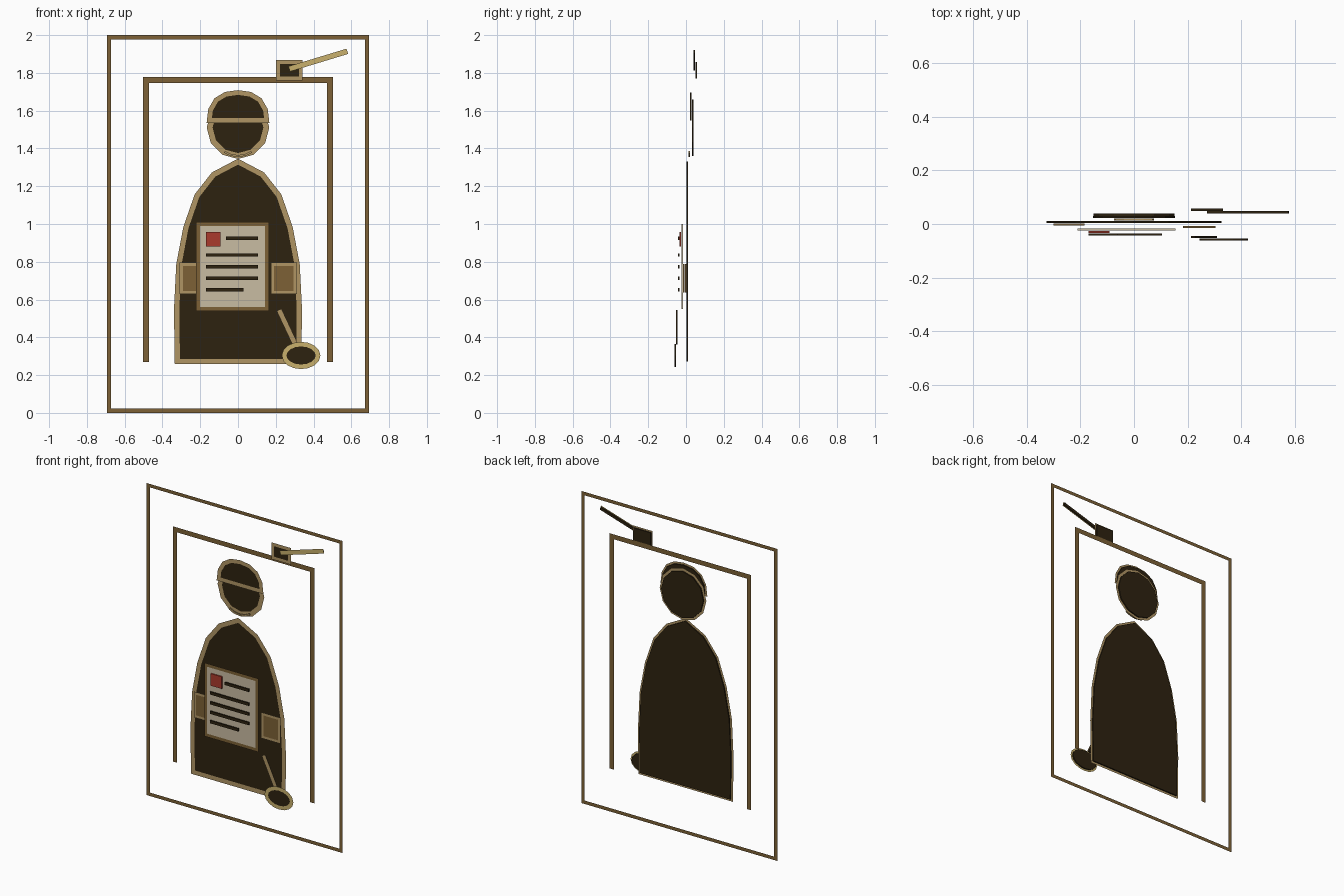
import bpy, bmesh
from math import cos, sin, pi
from mathutils import Vector

cube = bpy.data.objects.get("Cube")
if cube:
    bpy.data.objects.remove(cube, do_unlink=True)


def material(name, hexcode):
    srgb = [int(hexcode[i:i + 2], 16) / 255 for i in (0, 2, 4)]
    col = [c / 12.92 if c < 0.04 else ((c + 0.055) / 1.055) ** 2.4 for c in srgb] + [1]
    m = bpy.data.materials.new(name)
    m.use_nodes = True
    m.diffuse_color = col
    m.node_tree.nodes["Principled BSDF"].inputs["Base Color"].default_value = col
    return m


DARK = material("dark_brown", "2d2210")
BROWN = material("bronze_brown", "7d6136")
TAN = material("tan", "b09564")
GOLD = material("pale_gold", "c8b06c")
CREAM = material("parchment", "c9bca2")
RED = material("red", "aa3a2c")

STEP = 0.0092      # depth between layers
THICK = 0.008      # thickness of a solid plate


def depth(layer):
    return 0.0714 - STEP * layer


def finish(bm, name, mat):
    mesh = bpy.data.meshes.new(name)
    bm.to_mesh(mesh)
    bm.free()
    mesh.materials.append(mat)
    obj = bpy.data.objects.new(name, mesh)
    bpy.context.collection.objects.link(obj)
    return obj


def solid(name, pts, layer, mat):
    """Flat plate extruded from an outline in x and z."""
    bm = bmesh.new()
    y = depth(layer) - THICK / 2
    face = bm.faces.new([bm.verts.new((x, y, z)) for x, z in pts])
    ext = bmesh.ops.extrude_face_region(bm, geom=[face])
    moved = [v for v in ext["geom"] if isinstance(v, bmesh.types.BMVert)]
    bmesh.ops.translate(bm, verts=moved, vec=(0, THICK, 0))
    bmesh.ops.recalc_face_normals(bm, faces=bm.faces[:])
    return finish(bm, name, mat)


def ribbon(name, pts, width, layer, mat, closed=True):
    """Flat mitred stroke following a path, just in front of its layer."""
    p = [Vector(q) for q in pts]
    n = len(p)
    y = depth(layer) - THICK / 2 - 0.0006
    bm = bmesh.new()
    rows = []
    for i in range(n):
        before = p[i] - p[i - 1] if closed or i > 0 else p[1] - p[0]
        after = p[(i + 1) % n] - p[i] if closed or i < n - 1 else before
        na = Vector((before.y, -before.x)).normalized()
        nb = Vector((after.y, -after.x)).normalized()
        m = (na + nb).normalized()
        m *= width / 2 / max(m.dot(na), 0.4)
        rows.append([bm.verts.new((q.x, y, q.y)) for q in (p[i] + m, p[i] - m)])
    for i in range(n if closed else n - 1):
        a, b = rows[i], rows[(i + 1) % n]
        bm.faces.new((a[0], b[0], b[1], a[1]))
    return finish(bm, name, mat)


def outlined(name, pts, width, layer, fill, line):
    solid(name, pts, layer, fill)
    ribbon(name + "_outline", pts, width, layer, line)


def bar(name, a, b, width, layer, line):
    """Dark core rod faced with a wider coloured strip."""
    a, b = Vector(a), Vector(b)
    d = (b - a).normalized()
    side = Vector((d.y, -d.x)) * width * 0.3
    solid(name, [a + side, b + side, b - side, a - side], layer, DARK)
    ribbon(name + "_face", [a - d * 0.004, b + d * 0.004], width, layer, line, closed=False)


def rect(x0, x1, z0, z1):
    return [(x0, z0), (x1, z0), (x1, z1), (x0, z1)]


def ellipse(cx, cz, rx, rz, n):
    return [(cx + rx * cos(2 * pi * i / n), cz + rz * sin(2 * pi * i / n)) for i in range(n)]


def mirrored(right, top):
    """Closed outline from its right half, listed upward, and a top point."""
    return right + [top] + [(-x, z) for x, z in reversed(right)]


# Outer frame and open doorway frame
ribbon("outer_frame", rect(-0.683, 0.683, 0.011, 1.989), 0.022, 0, BROWN)
ribbon("doorway_frame", [(0.487, 0.27), (0.487, 1.762), (-0.487, 1.762), (-0.487, 0.27)],
       0.031, 1, BROWN, closed=False)

# Bracket box and lever on top of the doorway
outlined("bracket_box", rect(0.212, 0.332, 1.77, 1.857), 0.02, 2, DARK, TAN)
bar("lever", (0.275, 1.822), (0.575, 1.913), 0.029, 3, GOLD)

# Head, cap and chin strap
outlined("head", ellipse(0, 1.51, 0.15, 0.15, 12), 0.03, 4, DARK, TAN)
cap = mirrored([(0.152, 1.548), (0.145, 1.605), (0.115, 1.657), (0.065, 1.687)], (0, 1.696))
outlined("cap", cap, 0.025, 5, DARK, TAN)
chin = [(0.105 * cos(a), 1.43 + 0.075 * sin(a)) for a in [pi + pi * i / 8 for i in range(9)]]
strap_inner = [(x * 0.92, z + 0.01) for x, z in reversed(chin)]
solid("chin_strap", chin[2:7] + strap_inner[2:7], 6, TAN)

# Robed body
body = mirrored([(0.321, 0.272), (0.325, 0.545), (0.313, 0.785), (0.276, 0.98),
                 (0.217, 1.15), (0.129, 1.262)], (0, 1.33))
outlined("body", body, 0.028, 7, DARK, TAN)

# Pockets
outlined("right_pocket", rect(-0.3, -0.185, 0.638, 0.787), 0.017, 8, BROWN, TAN)
outlined("left_pocket", rect(0.183, 0.303, 0.638, 0.787), 0.017, 9, BROWN, TAN)

# Notice board with a red seal and ruled lines
outlined("notice_board", rect(-0.211, 0.154, 0.55, 1.0), 0.021, 10, CREAM, BROWN)
solid("red_seal", rect(-0.17, -0.092, 0.88, 0.957), 11, RED)
rules = [(-0.064, 0.105, 0.925), (-0.169, 0.105, 0.836), (-0.169, 0.105, 0.773),
         (-0.169, 0.105, 0.712), (-0.169, 0.03, 0.652)]
for i, (x0, x1, z) in enumerate(rules):
    solid(f"ruled_line_{i + 1}", rect(x0, x1, z - 0.009, z + 0.009), 12, DARK)

# Ladle: handle and oval bowl
bar("ladle_handle", (0.219, 0.542), (0.302, 0.365), 0.028, 13, TAN)
outlined("ladle_bowl", ellipse(0.334, 0.304, 0.09, 0.06, 16), 0.024, 14, DARK, GOLD)
